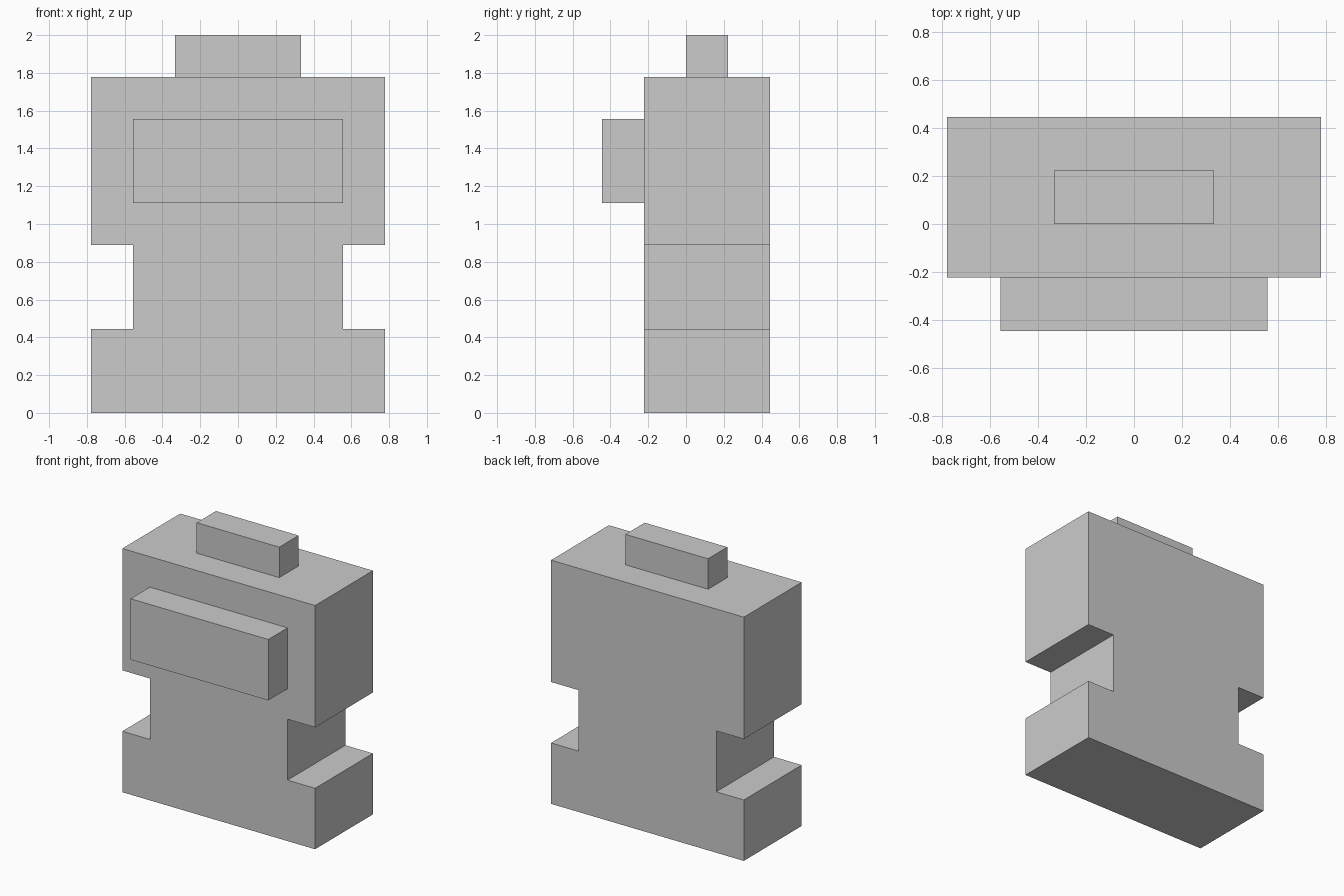
import bpy
import bmesh

if "Cube" in bpy.data.objects:
    bpy.data.objects.remove(bpy.data.objects["Cube"])

U = 2 / 9  # the model sits on a grid of nine units in height


def extrude_profile(name, profile, y0, y1):
    """Extrude an x/z outline along y, with all values in grid units."""
    bm = bmesh.new()
    face = bm.faces.new([bm.verts.new((x * U, y0 * U, z * U)) for x, z in profile])
    ext = bmesh.ops.extrude_face_region(bm, geom=[face])
    moved = [g for g in ext["geom"] if isinstance(g, bmesh.types.BMVert)]
    bmesh.ops.translate(bm, verts=moved, vec=(0, (y1 - y0) * U, 0))
    bmesh.ops.recalc_face_normals(bm, faces=bm.faces)
    mesh = bpy.data.meshes.new(name)
    bm.to_mesh(mesh)
    bm.free()
    obj = bpy.data.objects.new(name, mesh)
    bpy.context.collection.objects.link(obj)
    return obj


def mirrored(right_side):
    """Close a right-hand outline with its mirror image across x = 0."""
    return right_side + [(-x, z) for x, z in reversed(right_side)]


# Main body: wide base, notched waist, tall upper block
body = [(3.5, 0), (3.5, 2), (2.5, 2), (2.5, 4), (3.5, 4), (3.5, 8)]
extrude_profile("body", mirrored(body), -1, 2)

# Raised block on the front
extrude_profile("front_panel", mirrored([(2.5, 5), (2.5, 7)]), -2, -1)

# Small bar on top
extrude_profile("top_bar", mirrored([(1.5, 8), (1.5, 9)]), 0, 1)
